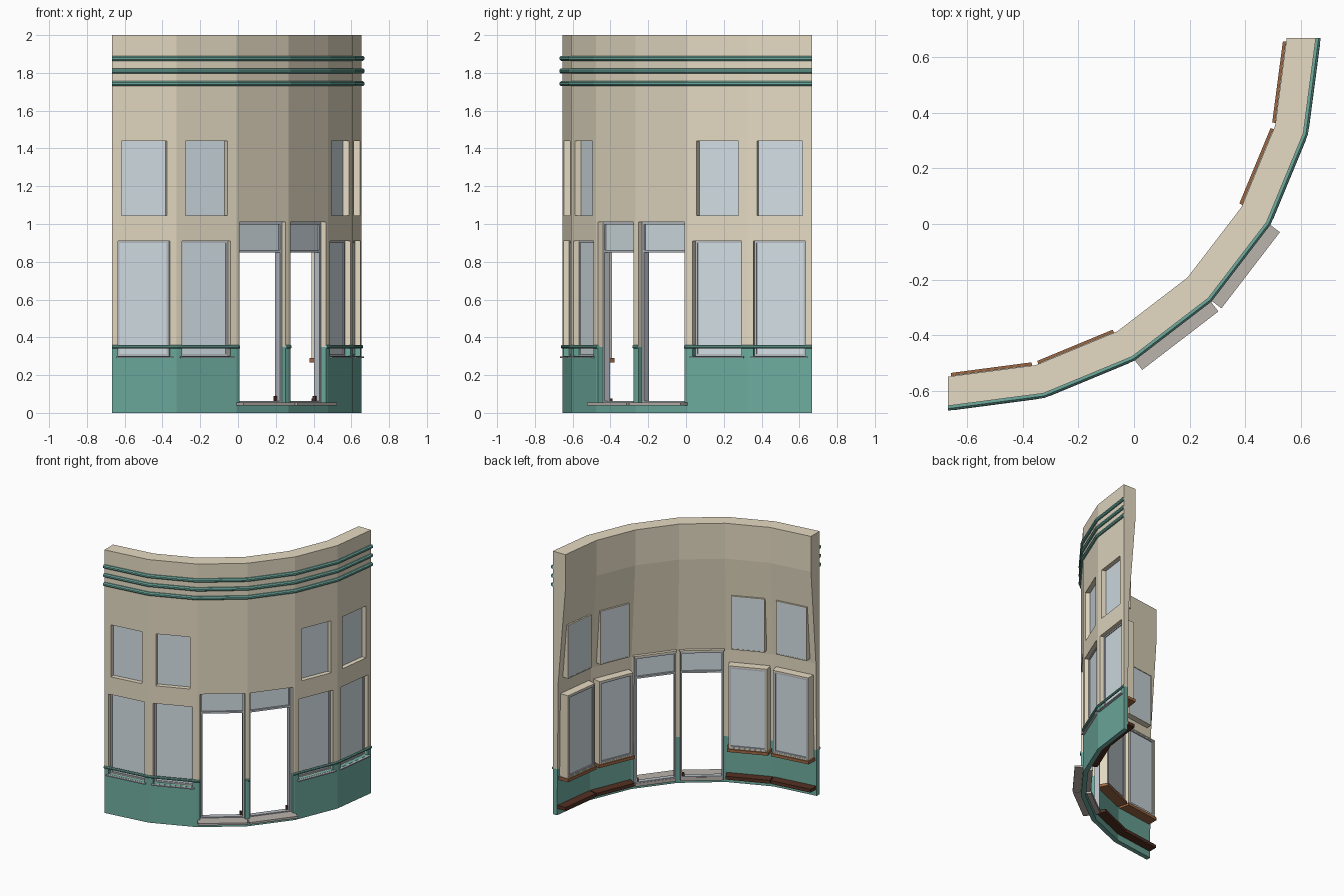
import bpy, bmesh, math
from mathutils import Vector

cube = bpy.data.objects.get("Cube")
if cube:
    bpy.data.objects.remove(cube)

CENTRE = Vector((-0.667, 0.667, 0))
OUTER = 1.32
BAND = 1.73                       # underside of the thick upper band
SEGMENTS = 6
WINDOW_SEGMENTS, DOOR_SEGMENTS = (0, 1, 4, 5), (2, 3)


def material(name, rgb):
    lin = [((c / 255 + 0.055) / 1.055) ** 2.4 for c in rgb]
    m = bpy.data.materials.new(name)
    m.use_nodes = True
    m.diffuse_color = (*lin, 1)
    m.node_tree.nodes["Principled BSDF"].inputs["Base Color"].default_value = (*lin, 1)
    return m


BEIGE = material("beige plaster", (229, 219, 195))
GREEN = material("teal paint", (110, 172, 159))
GLASS = material("pale glass", (212, 224, 229))
GREY = material("grey frame", (184, 190, 196))
STONE = material("step stone", (187, 179, 173))
BROWN = material("sill wood", (158, 104, 68))
DARK = material("dark wood", (84, 49, 35))


def corner(k, r):
    a = math.radians(-90 + 15 * k)
    return CENTRE + Vector((math.cos(a), math.sin(a), 0)) * r


def place(s, r, z):
    """Point on the faceted arc: s counts segments, r is the corner radius."""
    k = min(int(s), SEGMENTS - 1)
    p = corner(k, r).lerp(corner(k + 1, r), s - k)
    return Vector((p.x, p.y, z))


def square_place(k):
    """Like place, but with ends square to segment k."""
    a = math.radians(-90 + 15 * (k + 0.5))
    n = Vector((math.cos(a), math.sin(a), 0))

    def f(s, r, z):
        return corner(k, OUTER).lerp(corner(k + 1, OUTER), s - k) + n * (r - OUTER) + Vector((0, 0, z))
    return f


def finish(bm, name, mats):
    bmesh.ops.recalc_face_normals(bm, faces=bm.faces)
    me = bpy.data.meshes.new(name)
    bm.to_mesh(me)
    bm.free()
    for m in mats:
        me.materials.append(m)
    ob = bpy.data.objects.new(name, me)
    bpy.context.collection.objects.link(ob)


def bar(bm, stops, z, r, put=place, sides=4):
    """Bar swept through the stops along the arc; square, or round with more sides."""
    grow = math.sqrt(2) if sides == 4 else 1
    profile = []
    for i in range(sides):
        a = 2 * math.pi * (i + 0.5) / sides
        profile.append(((r[0] + r[1]) / 2 + grow * math.cos(a) * (r[1] - r[0]) / 2,
                        (z[0] + z[1]) / 2 + grow * math.sin(a) * (z[1] - z[0]) / 2))
    rings = [[bm.verts.new(put(s, *c)) for c in profile] for s in stops]
    for a, b in zip(rings, rings[1:]):
        for i in range(sides):
            j = (i + 1) % sides
            bm.faces.new((a[i], a[j], b[j], b[i]))
    bm.faces.new(rings[0])
    bm.faces.new(rings[-1])


def frame(bm, s, z, r, w):
    """Four bars around an opening, w wide, lying inside s and z."""
    ws = w / 0.34
    for zz in ((z[0], z[0] + w), (z[1] - w, z[1])):
        bar(bm, s, zz, r)
    for ss in ((s[0], s[0] + ws), (s[1] - ws, s[1])):
        bar(bm, ss, (z[0] + w, z[1] - w), r)


def part(name, mat, bars):
    bm = bmesh.new()
    for b in bars:
        bar(bm, *b)
    finish(bm, name, [mat])


# Openings: offsets along a segment and heights
LOWER, LOWER_Z = (0.09, 0.9), (0.3, 0.91)
UPPER, UPPER_Z = (0.15, 0.85), (1.045, 1.44)
DOOR, DOOR_Z = (0.05, 0.95), (0.05, 1.01)


def is_hole(s, z):
    k, t = int(s), s - int(s)
    kinds = ((DOOR, DOOR_Z),) if k in DOOR_SEGMENTS else ((LOWER, LOWER_Z), (UPPER, UPPER_Z))
    return any(a[0] < t < a[1] and b[0] < z < b[1] for a, b in kinds)


def inner_radius(z):
    """Wall is thick at the band, thins down to door height, then stays slim."""
    knee = DOOR_Z[1]
    if z < knee:
        return 1.285 - 0.01 * z / knee
    return 1.275 - 0.06 * min(1, (z - knee) / (BAND - knee))


# Wall with openings, green below the dado line
cols = []
for k in range(SEGMENTS):
    ts = DOOR if k in DOOR_SEGMENTS else LOWER + UPPER
    cols += [k] + sorted(k + t for t in ts)
cols.append(SEGMENTS)
rows = sorted({0, 0.35, BAND, 2, *LOWER_Z, *UPPER_Z, *DOOR_Z})


def solid(i, j):
    if not (0 <= i < len(cols) - 1 and 0 <= j < len(rows) - 1):
        return False
    return not is_hole((cols[i] + cols[i + 1]) / 2, (rows[j] + rows[j + 1]) / 2)


bm = bmesh.new()
out = [[bm.verts.new(place(s, OUTER, z)) for z in rows] for s in cols]
inn = [[bm.verts.new(place(s, inner_radius(z), z)) for z in rows] for s in cols]
for i in range(len(cols) - 1):
    for j in range(len(rows) - 1):
        if not solid(i, j):
            continue
        cell = [(i, j), (i + 1, j), (i + 1, j + 1), (i, j + 1)]
        new = [bm.faces.new([g[a][b] for a, b in cell]) for g in (out, inn)]
        sides = ((i, j - 1), (i + 1, j), (i, j + 1), (i - 1, j))
        for e, nb in enumerate(sides):
            if not solid(*nb):
                (a, b), (c, d) = cell[e], cell[(e + 1) % 4]
                new.append(bm.faces.new((out[a][b], out[c][d], inn[c][d], inn[a][b])))
        for f in new:
            f.material_index = int(rows[j] < 0.35)
bmesh.ops.delete(bm, geom=[v for v in bm.verts if not v.link_faces], context='VERTS')
finish(bm, "curved_wall", [BEIGE, GREEN])

# Cornice rails and dado rail, rounded
arc = list(range(SEGMENTS + 1))
part("cornice_rails", GREEN, [(arc, (z - 0.014, z + 0.014), (1.311, 1.338), place, 8)
                              for z in (1.743, 1.81, 1.877)])
part("dado_rail", GREEN, [(st, (0.34, 0.36), (1.31, 1.33), place, 8) for st in
                          ([0, 1, 2, 2.05], [2.95, 3, 3.05], [3.95, 4, 5, 6])])

# Windows: inner casings, frames, glass and sills
casing, sash = bmesh.new(), bmesh.new()
glass, outer_sills, inner_sills, boards = [], [], [], []
for k in WINDOW_SEGMENTS:
    for (a, b), (z0, z1), face, m in ((LOWER, LOWER_Z, 1.212, 0.01), (UPPER, UPPER_Z, 1.226, 0.006)):
        frame(casing, (k + a - m / 0.34, k + b + m / 0.34), (z0 - m, z1 + m), (face, 1.3), m)
    glass.append(((k + LOWER[0], k + LOWER[1]), LOWER_Z, (1.222, 1.284)))
    glass.append(((k + UPPER[0], k + UPPER[1]), UPPER_Z, (1.228, 1.286)))
    frame(sash, (k + LOWER[0], k + LOWER[1]), LOWER_Z, (1.214, 1.29), 0.011)
    outer_sills.append(((k + 0.06, k + 0.94), (0.291, 0.299), (1.28, 1.338)))
    inner_sills.append(((k + 0.03, k + 0.96), (0.268, 0.29), (1.203, 1.29)))
    boards.append(((k + 0.01, k + 0.99), (0.05, 0.075), (1.218, 1.295)))
finish(casing, "window_casings", [BEIGE])
finish(sash, "window_frames", [GREY])
part("window_glass", GLASS, glass)
part("outer_sills", GREY, outer_sills)
part("inner_sills", BROWN, inner_sills)
part("inner_baseboards", DARK, boards)

# Doorways: frames, transoms, stops and steps
doors, hoods = bmesh.new(), bmesh.new()
panes, steps, stops = [], [], []
for k in DOOR_SEGMENTS:
    a, b = k + DOOR[0], k + DOOR[1]
    frame(doors, (a, b), DOOR_Z, (1.253, 1.29), 0.012)
    bar(doors, (a, b), (0.848, 0.862), (1.253, 1.29))
    bar(hoods, (a - 0.02, b + 0.02), (1.01, 1.02), (1.25, 1.29))
    panes.append(((a, b), (0.862, 0.998), (1.268, 1.278)))
    steps.append(((k, k + 1), (0.04, 0.055), (1.3, 1.38), square_place(k)))
    steps.append(((a, b), (0.03, 0.055), (1.25, 1.318)))
    stops.append(((b - 0.08, b - 0.04), (0.06, 0.09), (1.255, 1.27)))
finish(doors, "door_frames", [GREY])
finish(hoods, "door_hoods", [BEIGE])
part("transom_glass", GLASS, panes)
part("door_steps", STONE, steps)
part("door_stops", DARK, stops)
